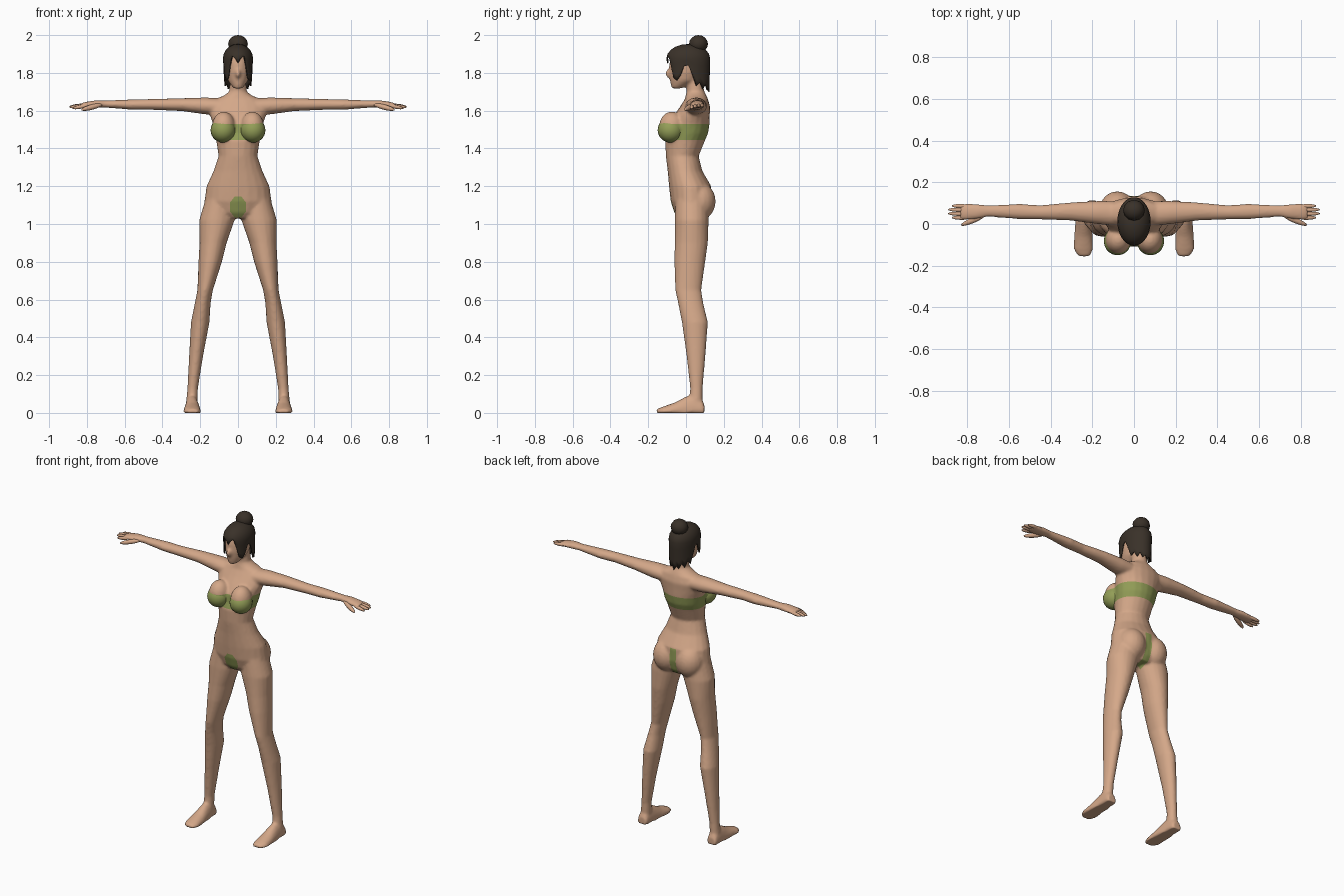
import bpy, bmesh, math
from mathutils import Vector, Matrix

if "Cube" in bpy.data.objects:
    bpy.data.objects.remove(bpy.data.objects["Cube"])


def material(name, rgb):
    m = bpy.data.materials.new(name)
    m.diffuse_color = (*rgb, 1)
    m.use_nodes = True
    m.node_tree.nodes["Principled BSDF"].inputs["Base Color"].default_value = m.diffuse_color
    return m


SKIN = material("skin", (0.66, 0.39, 0.25))
GREEN = material("green_cloth", (0.29, 0.34, 0.095))
HAIR = material("dark_hair", (0.042, 0.031, 0.022))


def loft(bm, rows, axis, sign=1, floor=False, n=20):
    """Ellipse rings (t, c1, r1, c2, r2) strung along an axis, capped at both ends."""
    rings = []
    for t, c1, r1, c2, r2 in rows:
        ring = []
        for i in range(n):
            a = 2 * math.pi * i / n
            u, v = c1 + r1 * math.cos(a), c2 + r2 * math.sin(a)
            p = {"x": (t, u, v), "y": (u, t, v), "z": (u, v, t)}[axis]
            ring.append(bm.verts.new((p[0] * sign, p[1], max(p[2], 0) if floor else p[2])))
        rings.append(ring)
    faces = [bm.faces.new(rings[0]), bm.faces.new(rings[-1])]
    for a, b in zip(rings, rings[1:]):
        for i in range(n):
            j = (i + 1) % n
            faces.append(bm.faces.new((a[i], a[j], b[j], b[i])))
    bmesh.ops.recalc_face_normals(bm, faces=faces)


def ball(bm, c, r, u=20, v=14):
    m = Matrix.Translation(c) @ Matrix.Diagonal((*r, 1))
    bmesh.ops.create_uvsphere(bm, u_segments=u, v_segments=v, radius=1, matrix=m)


def capsule(bm, p, q, r):
    """Tapered digit: a stretched ball between two points."""
    p, q = Vector(p), Vector(q)
    rot = (q - p).to_track_quat("Z", "Y").to_matrix().to_4x4()
    m = Matrix.Translation((p + q) / 2) @ rot @ Matrix.Diagonal((r, r, (q - p).length / 2, 1))
    bmesh.ops.create_uvsphere(bm, u_segments=10, v_segments=8, radius=1, matrix=m)


def finish(name, bm, mats, smooth=True):
    me = bpy.data.meshes.new(name)
    bm.to_mesh(me)
    bm.free()
    for m in mats:
        me.materials.append(m)
    for p in me.polygons:
        p.use_smooth = smooth
    ob = bpy.data.objects.new(name, me)
    bpy.context.collection.objects.link(ob)
    return ob


# --- Body: overlapping volumes fused into one skin
TORSO = [(1.03, 0, .09, .03, .07), (1.06, 0, .15, .03, .092), (1.12, 0, .178, .027, .108),
         (1.2, 0, .167, .022, .112), (1.28, 0, .13, -.005, .092), (1.36, 0, .103, -.02, .087),
         (1.44, 0, .115, -.005, .105), (1.48, 0, .124, .01, .107), (1.53, 0, .133, .017, .108),
         (1.58, 0, .15, .033, .093), (1.62, 0, .155, .048, .08), (1.66, 0, .125, .055, .062),
         (1.68, 0, .075, .053, .055), (1.7, 0, .047, .05, .047), (1.78, 0, .041, .045, .042)]
HEAD = [(1.718, 0, .022, -.05, .025), (1.735, 0, .037, -.035, .045), (1.76, 0, .054, -.01, .075),
        (1.8, 0, .065, .0, .09), (1.85, 0, .07, .01, .098), (1.9, 0, .06, .012, .09),
        (1.93, 0, .035, .012, .06)]
LEG = [(1.14, .095, .075, .03, .085), (1.02, .112, .094, .03, .09), (.9, .132, .072, .028, .088),
       (.8, .147, .062, .02, .082), (.65, .174, .041, .012, .069), (.58, .187, .042, .025, .067),
       (.48, .2, .049, .047, .069), (.3, .222, .037, .053, .05), (.13, .24, .028, .055, .033),
       (.04, .245, .031, .052, .036)]
FOOT = [(.097, .245, .028, .015, .03), (.085, .245, .034, .015, .055), (.04, .244, .036, .015, .085),
        (0, .243, .039, .012, .075), (-.06, .243, .045, .01, .045), (-.12, .243, .046, .008, .026),
        (-.15, .24, .034, .006, .016), (-.157, .238, .02, .005, .01)]
ARM = [(.08, .05, .06, 1.62, .045), (.17, .055, .056, 1.625, .045), (.3, .06, .044, 1.632, .034),
       (.45, .056, .034, 1.633, .029), (.55, .06, .037, 1.632, .028), (.7, .062, .027, 1.635, .019),
       (.75, .06, .036, 1.635, .02), (.81, .058, .039, 1.63, .016), (.835, .058, .036, 1.626, .011)]

bm = bmesh.new()
loft(bm, TORSO, "z")
loft(bm, HEAD, "z")
ball(bm, (0, -.09, 1.797), (.013, .02, .024))
for s in (-1, 1):
    loft(bm, LEG, "z", s)
    loft(bm, FOOT, "y", s, floor=True)
    loft(bm, ARM, "x", s)
    ball(bm, (s * .08, .07, 1.12), (.085, .087, .1))
    ball(bm, (s * .076, -.075, 1.515), (.062, .068, .08))
draft = finish("body_draft", bm, [])
mod = draft.modifiers.new("fuse", "REMESH")
mod.mode, mod.voxel_size = "VOXEL", .008
mod = draft.modifiers.new("soften", "SMOOTH")
mod.factor, mod.iterations = .5, 5
dg = bpy.context.evaluated_depsgraph_get()
fused = bpy.data.meshes.new_from_object(draft.evaluated_get(dg))
bm = bmesh.new()
bm.from_mesh(fused)
bpy.data.objects.remove(draft)
low = min(v.co.z for v in bm.verts)
for v in bm.verts:
    if v.co.z < .06:
        v.co.z -= low * (1 - v.co.z / .06)

# Cut clean borders for the cloth areas, then colour by position
CENTRE = Vector((0, 0, 1.09))
PATCH = []
for k in range(8):
    a = k * math.pi / 4
    n = Vector((math.cos(a) / .043, 0, math.sin(a) / .055))
    PATCH.append((n.normalized(), 1 / n.length))
cuts = [(CENTRE + n * d, n) for n, d in PATCH]
cuts += [(Vector((0, 0, z)), Vector((0, 0, 1))) for z in (1.445, 1.53, 1.2)]
cuts += [(Vector((x, 0, 0)), Vector((1, 0, 0))) for x in (-.022, .022)]
for co, no in cuts:
    near = [f for f in bm.faces if abs(f.calc_center_median().x) < .2
            and 1.0 < f.calc_center_median().z < 1.56]
    geom = set(near)
    for f in near:
        geom.update(f.edges)
        geom.update(f.verts)
    bmesh.ops.bisect_plane(bm, geom=list(geom), dist=1e-6, plane_co=co, plane_no=no)
for f in bm.faces:
    c = f.calc_center_median()
    band = 1.445 < c.z < 1.53 and abs(c.x) < .2
    front = c.y < .03 and all((c - CENTRE).dot(n) < d for n, d in PATCH)
    back = c.y >= .03 and abs(c.x) < .022 and 1.0 < c.z < 1.2
    f.material_index = int(band or front or back)
finish("body", bm, [SKIN, GREEN])

# --- Top cups
bm = bmesh.new()
for s in (-1, 1):
    ball(bm, (s * .079, -.082, 1.497), (.066, .068, .066))
finish("top_cups", bm, [GREEN])

# --- Fingers and thumbs
bm = bmesh.new()
for s in (-1, 1):
    for y, tip, z in ((.029, .875, 1.612), (.048, .893, 1.618), (.067, .892, 1.622), (.085, .875, 1.624)):
        capsule(bm, (s * .79, y, 1.63), (s * tip, y + .002, z), .0105)
    capsule(bm, (s * .715, .042, 1.634), (s * .83, -.006, 1.604), .014)
finish("fingers", bm, [SKIN])

# --- Hair shell: each column hangs from the crown to its own tip height
TIPS = [1.85, 1.875, 1.888, 1.84, 1.775, 1.76, 1.785, 1.835, 1.84,
        1.79, 1.73, 1.75, 1.715, 1.74, 1.71, 1.725, 1.7]
TIPS += TIPS[-2:0:-1]
STEPS = 9
bm = bmesh.new()
crown = bm.verts.new((0, .012, 1.953))
columns = []
for i, tip in enumerate(TIPS):
    a = 2 * math.pi * i / len(TIPS)
    col = []
    for j in range(1, STEPS + 1):
        if j <= 5:
            t = j / 5 * math.pi / 2
            r, z = math.sin(t), 1.875 + .078 * math.cos(t)
            z = max(z, tip)
        else:
            k = (j - 5) / (STEPS - 5)
            r, z = 1 - .04 * k, min(1.875, 1.875 + (tip - 1.875) * k)
            z = max(z, tip)
        col.append(bm.verts.new((.08 * r * math.sin(a), .012 - .116 * r * math.cos(a), z)))
    columns.append(col)
for a, b in zip(columns, columns[1:] + columns[:1]):
    bm.faces.new((crown, a[0], b[0]))
    for j in range(STEPS - 1):
        bm.faces.new((a[j], a[j + 1], b[j + 1], b[j]))
bmesh.ops.remove_doubles(bm, verts=bm.verts[:], dist=1e-5)
bmesh.ops.recalc_face_normals(bm, faces=bm.faces[:])
hair = finish("hair", bm, [HAIR])
mod = hair.modifiers.new("thickness", "SOLIDIFY")
mod.thickness, mod.offset = .008, -1

# --- Bun on top of the head
bm = bmesh.new()
ball(bm, (0, .066, 1.953), (.052, .05, .047), 12, 8)
finish("hair_bun", bm, [HAIR])
